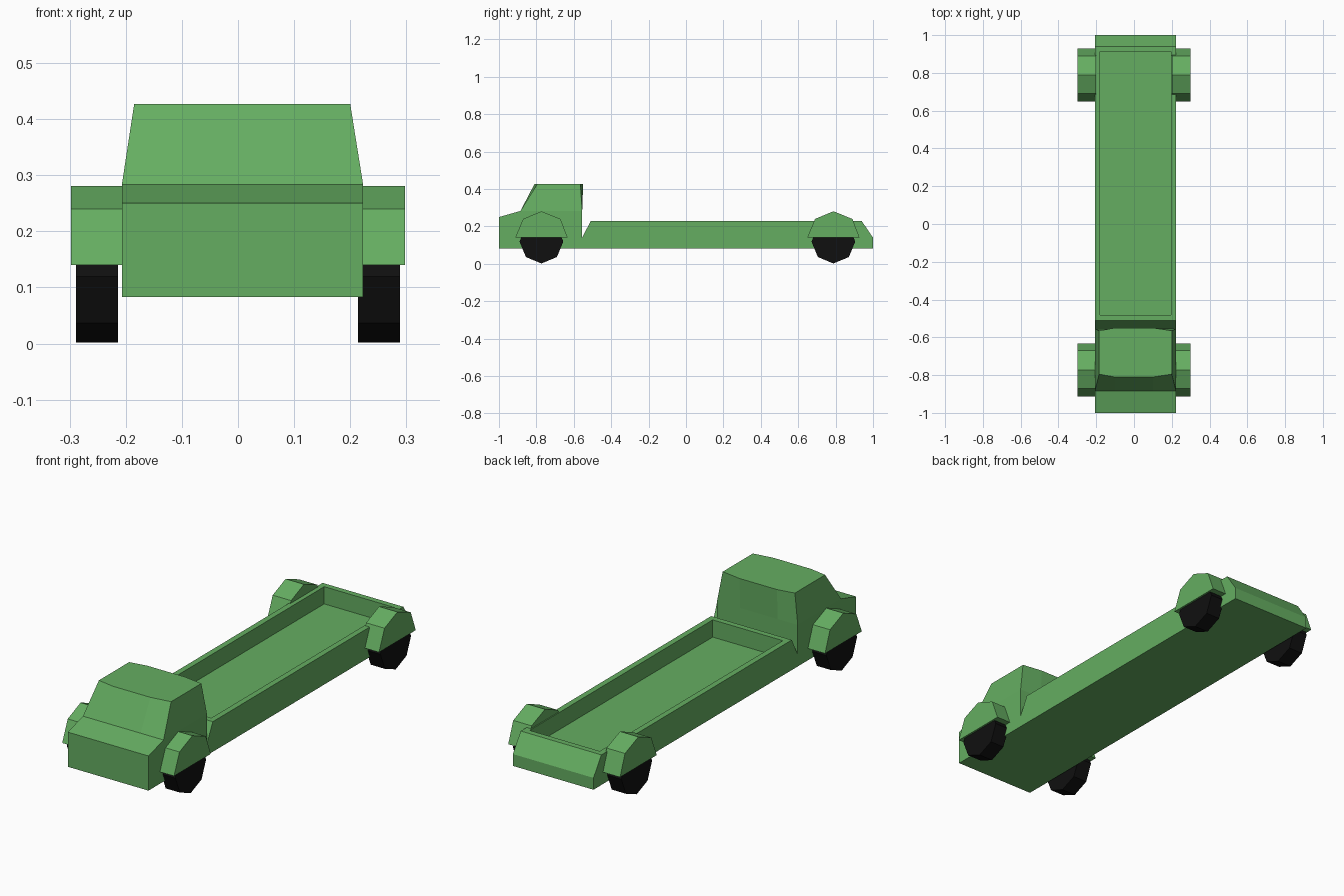
import bpy, bmesh, math
from mathutils import Vector

if "Cube" in bpy.data.objects:
    bpy.data.objects.remove(bpy.data.objects["Cube"])


def material(name, rgb):
    m = bpy.data.materials.new(name)
    m.diffuse_color = (*rgb, 1)
    m.use_nodes = True
    m.node_tree.nodes["Principled BSDF"].inputs["Base Color"].default_value = m.diffuse_color
    return m


GREEN = material("green_paint", (0.13, 0.42, 0.12))
BLACK = material("black_rubber", (0.005, 0.005, 0.005))


def finish(bm, name, mat):
    bmesh.ops.recalc_face_normals(bm, faces=bm.faces)
    me = bpy.data.meshes.new(name)
    bm.to_mesh(me)
    bm.free()
    me.materials.append(mat)
    ob = bpy.data.objects.new(name, me)
    bpy.context.collection.objects.link(ob)
    return ob


def prism(name, profile, x0, x1, mat):
    """Extrude a (y, z) profile along x."""
    bm = bmesh.new()
    a, b = [[bm.verts.new((x, y, z)) for y, z in profile] for x in (x0, x1)]
    n = len(profile)
    bm.faces.new(a)
    bm.faces.new(b[::-1])
    for i in range(n):
        j = (i + 1) % n
        bm.faces.new((a[i], b[i], b[j], a[j]))
    return finish(bm, name, mat)


# Body: side profile lofted through four columns, roof corners pulled in
profile = [(-1, .083), (-1, .25), (-.885, .283), (-.81, .427), (-.55, .427),
           (-.555, .283), (-.555, .14), (-.51, .228), (.94, .228), (1, .14), (1, .083)]
roof_y = {3: -.795, 4: -.565}
columns = [(-.207, -.185), (-.1, -.1), (.1, .1), (.223, .2)]
bm = bmesh.new()
rings = []
for c, (x, x_roof) in enumerate(columns):
    ring = []
    for i, (y, z) in enumerate(profile):
        is_roof = i in roof_y
        if is_roof and c in (0, 3):
            y = roof_y[i]
        ring.append(bm.verts.new((x_roof if is_roof else x, y, z)))
    rings.append(ring)
deck = []
for a, b in zip(rings, rings[1:]):
    for i in range(len(profile)):
        j = (i + 1) % len(profile)
        f = bm.faces.new((a[i], b[i], b[j], a[j]))
        if i == 7:
            deck.append(f)
for ring in (rings[0], rings[3]):
    bm.faces.new([ring[i] for i in (0, 1, 2, 5, 6, 7, 8, 9, 10)])
    bm.faces.new([ring[i] for i in (2, 3, 4, 5)])
bmesh.ops.recalc_face_normals(bm, faces=bm.faces)

# Sunken cargo bed
bmesh.ops.inset_region(bm, faces=deck, thickness=.028, use_even_offset=True)
floor = bmesh.ops.extrude_face_region(bm, geom=deck)
verts = [g for g in floor["geom"] if isinstance(g, bmesh.types.BMVert)]
bmesh.ops.translate(bm, verts=verts, vec=Vector((0, 0, -.083)))
old = [f for f in deck if f.is_valid]
if old:
    bmesh.ops.delete(bm, geom=old, context='FACES')
finish(bm, "truck_body", GREEN)

# Fenders and wheels at the four corners
arch = [(-.14, .14), (-.098, .24), (0, .281), (.102, .24), (.14, .14)]
R = .117
octagon = [(R * math.sin(k * math.pi / 4), R - R * math.cos(k * math.pi / 4)) for k in range(8)]
for end, yc in (("front", -.773), ("rear", .788)):
    for side, s in (("left", -1), ("right", 1)):
        prism(f"{end}_{side}_fender", [(yc + y, z) for y, z in arch],
              s * .2, s * .298, GREEN)
        prism(f"{end}_{side}_wheel", [(yc + y, z + .002) for y, z in octagon],
              s * .214, s * .289, BLACK)
